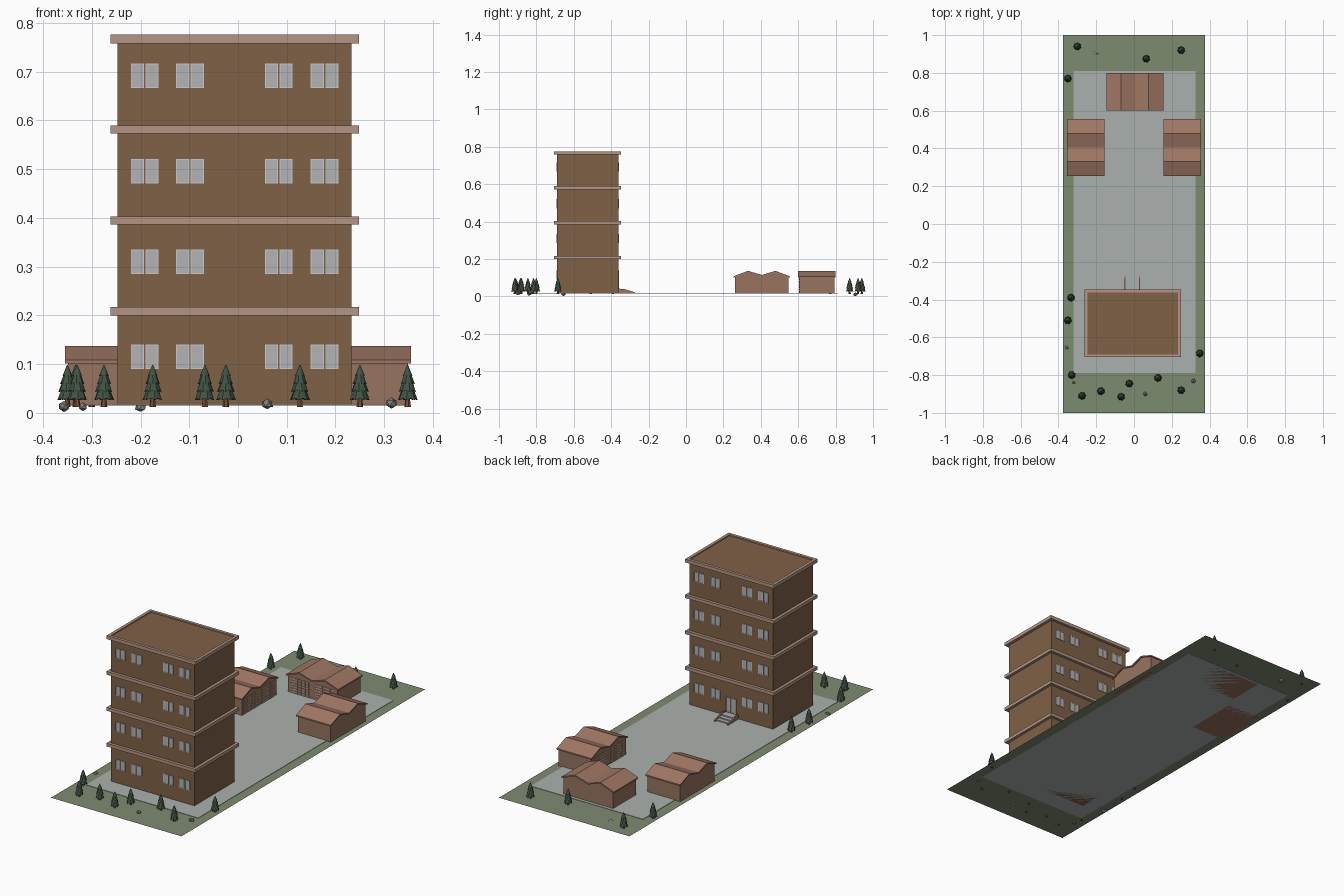
import bpy, bmesh, math, random
from mathutils import Vector, Matrix

if "Cube" in bpy.data.objects:
    bpy.data.objects.remove(bpy.data.objects["Cube"])

random.seed(4)
G = 0.018  # ground level


def mat(name, r, g, b):
    m = bpy.data.materials.new(name)
    m.diffuse_color = [(c / 255) ** 2.2 for c in (r, g, b)] + [1]
    m.use_nodes = True
    m.node_tree.nodes["Principled BSDF"].inputs["Base Color"].default_value = m.diffuse_color
    return m


WALL = mat("wall_brown", 126, 97, 72)
TRIM = mat("trim_pink", 178, 147, 130)
SHED = mat("shed_wall", 150, 115, 96)
ROOF = mat("shed_roof", 158, 118, 100)
GRASS = mat("grass", 125, 138, 112)
PAVE = mat("pavement", 170, 176, 173)
GLASS = mat("glass", 178, 178, 182)
WHITE = mat("frame_white", 225, 225, 225)
LEAF = mat("leaf", 66, 84, 70)
BARK = mat("bark", 120, 80, 62)
STONE = mat("stone", 128, 128, 122)


def mesh(name, bm, material, M=None):
    bmesh.ops.recalc_face_normals(bm, faces=bm.faces)
    me = bpy.data.meshes.new(name)
    bm.to_mesh(me)
    bm.free()
    me.materials.append(material)
    return place(name, me, M)


def place(name, me, M=None):
    ob = bpy.data.objects.new(name, me)
    bpy.context.collection.objects.link(ob)
    if M:
        ob.matrix_world = M
    return ob


def boxes(name, items, material, M=None):
    bm = bmesh.new()
    for x0, x1, y0, y1, z0, z1 in items:
        c = Vector((x0 + x1, y0 + y1, z0 + z1)) / 2
        S = Matrix.Diagonal((x1 - x0, y1 - y0, z1 - z0, 1))
        bmesh.ops.create_cube(bm, size=1, matrix=Matrix.Translation(c) @ S)
    return mesh(name, bm, material, M)


def prism(name, pts, a, b, axis, material, M=None):
    """Extrude a profile (horizontal, z) from a to b along x or y."""
    bm = bmesh.new()
    f = lambda p, t: (t, p[0], p[1]) if axis == "x" else (p[0], t, p[1])
    lo = [bm.verts.new(f(p, a)) for p in pts]
    hi = [bm.verts.new(f(p, b)) for p in pts]
    bm.faces.new(lo)
    bm.faces.new(hi)
    for i in range(len(pts)):
        j = (i + 1) % len(pts)
        bm.faces.new((lo[i], lo[j], hi[j], hi[i]))
    return mesh(name, bm, material, M)


# ground: grass ring around a thin pavement slab
px0, px1, py0, py1 = -0.32, 0.325, -0.79, 0.81
boxes("pavement", [(px0, px1, py0, py1, G - 0.003, G)], PAVE)
bm = bmesh.new()
ring = lambda x0, x1, y0, y1: [bm.verts.new((x, y, G - 0.002)) for x, y in
                               ((x0, y0), (x1, y0), (x1, y1), (x0, y1))]
out, inn = ring(-0.375, 0.375, -1, 1), ring(px0, px1, py0, py1)
for i in range(4):
    j = (i + 1) % 4
    bm.faces.new((out[i], out[j], inn[j], inn[i]))
mesh("grass", bm, GRASS)

# main block with floor bands and a low parapet
X0, X1, Y0, Y1 = -0.247, 0.233, -0.69, -0.362
boxes("block_walls", [(X0, X1, Y0, Y1, G - 0.003, 0.77)], WALL)
o = 0.015
boxes("floor_bands", [(X0 - o, X1 + o, Y0 - o, Y1 + o, z, z + 0.017)
                      for z in (0.2, 0.386, 0.573)], TRIM)
z0, z1 = 0.758, 0.776
boxes("parapet", [(X0 - o, X1 + o, Y0 - o, Y0, z0, z1), (X0 - o, X1 + o, Y1, Y1 + o, z0, z1),
                  (X0 - o, X0, Y0, Y1, z0, z1), (X1, X1 + o, Y0, Y1, z0, z1)], TRIM)


# double-sash windows on the front and back
def sash(frames, panes, x0, x1, za, zb, y, d):
    def add(lst, a, b, c, e, depth):
        lst.append((a, b, min(y, y + d * depth), max(y, y + d * depth), c, e))
    t = 0.002
    add(panes, x0, x1, za, zb, 0.0015)
    for a, b, c, e in ((x0, x1, za, za + t), (x0, x1, zb - t, zb),
                       (x0, x0 + t, za + t, zb - t), (x1 - t, x1, za + t, zb - t)):
        add(frames, a, b, c, e, 0.003)


for label, y, d in (("front", Y0, -1), ("back", Y1, 1)):
    frames, panes = [], []
    for za in (0.09, 0.285, 0.471, 0.667):
        for x in (-0.22, -0.127, 0.055, 0.149):
            sash(frames, panes, x, x + 0.027, za, za + 0.05, y, d)
            sash(frames, panes, x + 0.03, x + 0.057, za, za + 0.05, y, d)
    if label == "back":  # double entrance door
        sash(frames, panes, -0.036, -0.0085, 0.04, 0.115, y, d)
        sash(frames, panes, -0.0055, 0.022, 0.04, 0.115, y, d)
    boxes(label + "_window_frames", frames, WHITE)
    boxes(label + "_window_panes", panes, GLASS)

# entrance steps with sloping side walls
boxes("entrance_steps", [(-0.042, 0.028, Y1, Y1 + 0.035 + 0.02 * i, G, 0.036 - 0.006 * i)
                         for i in range(3)], PAVE)
cheek = [(Y1, G), (-0.275, G), (-0.275, 0.023), (Y1 + 0.03, 0.04), (Y1, 0.042)]
for i, x in enumerate((-0.049, 0.026)):
    prism(f"step_side_{i}", cheek, x, x + 0.007, "x", ROOF)


# twin-gabled garages, doors facing the yard
def garage(name, cx, cy, angle):
    M = Matrix.Translation((cx, cy, 0)) @ Matrix.Rotation(math.radians(angle), 4, "Z")
    line = [(-0.15, 0.108), (-0.073, 0.137), (0, 0.115), (0.073, 0.137), (0.15, 0.108)]
    t = 0.007
    prism(name + "_roof", line + [(x, z - t) for x, z in reversed(line)],
          -0.1, 0.1, "y", ROOF, M)
    top = [(-0.142, 0.104)] + [(x, z - t / 2) for x, z in line[1:4]] + [(0.142, 0.104)]
    prism(name + "_walls", [(-0.142, G - 0.003)] + top + [(0.142, G - 0.003)],
          -0.094, 0.094, "y", SHED, M)
    panels = []
    w, h, gap = 0.019, 0.011, 0.0025
    for dx in (-0.072, 0.072):
        for r in range(6):
            for c in range(5):
                x, z = dx - 0.054 + c * (w + gap), G + 0.001 + r * (h + gap)
                panels.append((x, x + w, -0.0965, -0.093, z, z + h))
    boxes(name + "_door_panels", panels, TRIM, M)


garage("rear_garage", 0.005, 0.70, 0)
garage("left_garage", -0.255, 0.405, 90)
garage("right_garage", 0.255, 0.405, -90)

# fir tree: ragged overlapping tiers on a short trunk
bm = bmesh.new()
N = 14
for k, (za, zb, ra, rb) in enumerate(((0.026, 0.052, 0.021, 0.011), (0.043, 0.068, 0.0185, 0.009),
                                      (0.059, 0.083, 0.015, 0.006), (0.075, 0.098, 0.0105, 0.001))):
    lo, hi = [], []
    for i in range(N):
        a = 2 * math.pi * i / N + k * 0.35
        odd = i % 2
        r = ra * (0.84 if odd else 1)
        lo.append(bm.verts.new((r * math.cos(a), r * math.sin(a), za + 0.004 * odd)))
        hi.append(bm.verts.new((rb * math.cos(a), rb * math.sin(a), zb)))
    c = bm.verts.new((0, 0, za + 0.006))
    bm.faces.new(hi)
    for i in range(N):
        j = (i + 1) % N
        bm.faces.new((lo[i], lo[j], hi[j], hi[i]))
        bm.faces.new((c, lo[j], lo[i]))
leaf = mesh("tree_foliage", bm, LEAF)
bm = bmesh.new()
bmesh.ops.create_cone(bm, cap_ends=True, segments=6, radius1=0.007, radius2=0.004,
                      depth=0.023, matrix=Matrix.Translation((0, 0, 0.0235)))
trunk = mesh("tree_trunk", bm, BARK)
spots = [(-0.30, 0.94), (0.25, 0.92), (0.065, 0.875), (-0.35, 0.77), (-0.333, -0.39),
         (-0.35, -0.51), (0.348, -0.685), (-0.33, -0.80), (-0.275, -0.91), (-0.175, -0.885),
         (-0.068, -0.915), (-0.025, -0.845), (0.127, -0.815), (0.25, -0.88)]
for i, (x, y) in enumerate(spots):
    M = Matrix.Translation((x, y, 0)) @ Matrix.Rotation(random.uniform(0, 6), 4, "Z")
    if i == 0:
        leaf.matrix_world = trunk.matrix_world = M
    else:
        place(f"tree_foliage_{i}", leaf.data, M)
        place(f"tree_trunk_{i}", trunk.data, M)

# loose rocks half sunk in the grass
for i, (x, y, z, s) in enumerate(((-0.2, 0.905, 0.012, 0.012), (-0.357, -0.655, 0.013, 0.013),
                                  (-0.318, -0.84, 0.013, 0.01), (0.06, -0.9, 0.018, 0.013),
                                  (0.315, -0.83, 0.02, 0.014))):
    bm = bmesh.new()
    bmesh.ops.create_icosphere(bm, subdivisions=1, radius=s)
    for v in bm.verts:
        v.co *= random.uniform(0.8, 1.1)
        v.co.z *= 0.9
    mesh(f"rock_{i}", bm, STONE, Matrix.Translation((x, y, z)))
